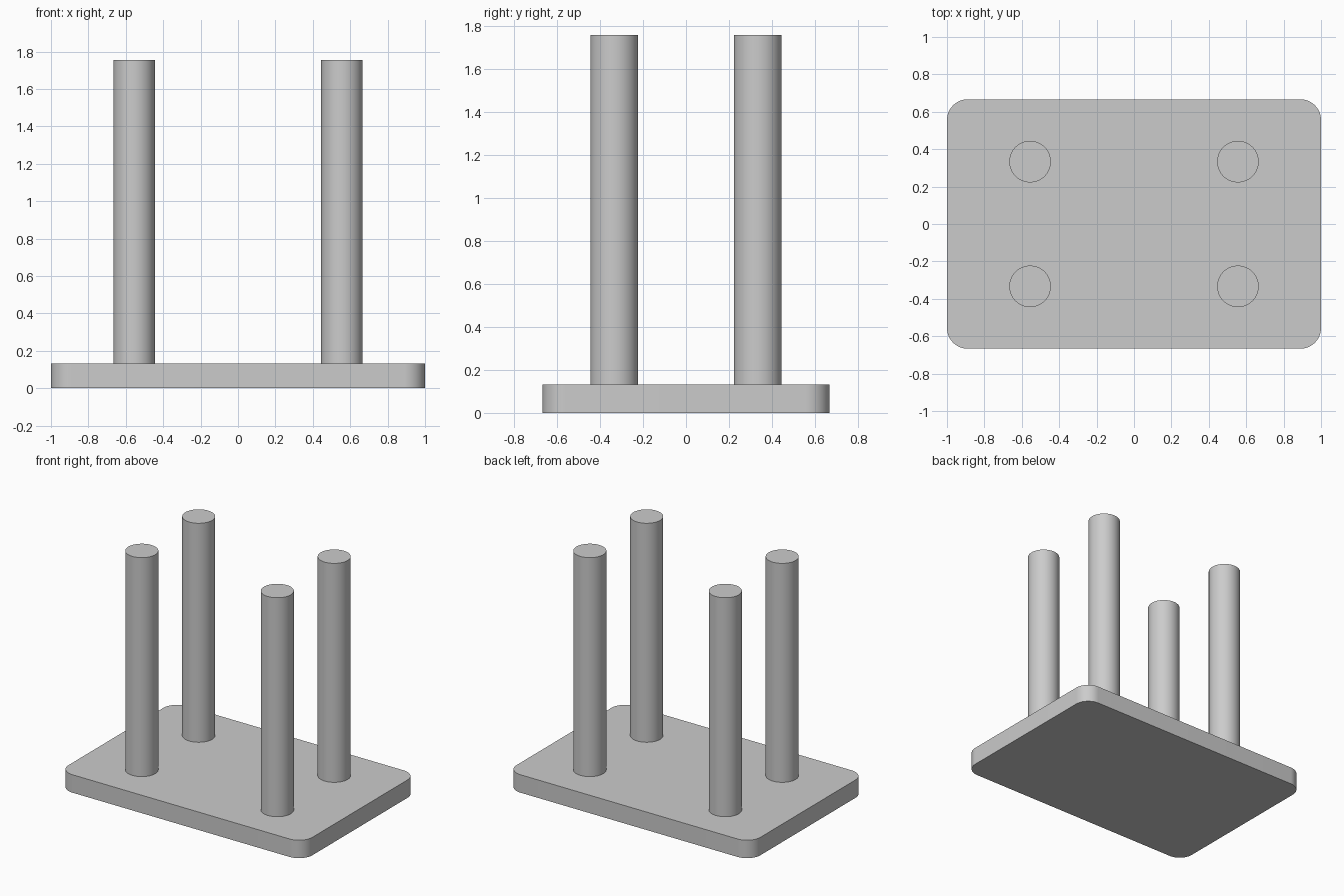
import bpy, bmesh, math

if "Cube" in bpy.data.objects:
    bpy.data.objects.remove(bpy.data.objects["Cube"])

grey = bpy.data.materials.new("plain grey")
grey.diffuse_color = (0.6, 0.6, 0.6, 1)
grey.use_nodes = True
grey.node_tree.nodes["Principled BSDF"].inputs["Base Color"].default_value = grey.diffuse_color


def prism(name, outline, z0, z1):
    """Extrude a flat outline from z0 to z1, smooth sides and sharp rims."""
    bm = bmesh.new()
    base = bm.faces.new([bm.verts.new((x, y, z0)) for x, y in outline])
    top = bmesh.ops.extrude_face_region(bm, geom=[base], use_keep_orig=True)["geom"]
    bmesh.ops.translate(bm, vec=(0, 0, z1 - z0),
                        verts=[g for g in top if isinstance(g, bmesh.types.BMVert)])
    bmesh.ops.recalc_face_normals(bm, faces=bm.faces[:])
    mesh = bpy.data.meshes.new(name)
    bm.to_mesh(mesh)
    bm.free()
    mesh.materials.append(grey)
    ob = bpy.data.objects.new(name, mesh)
    bpy.context.collection.objects.link(ob)
    bpy.ops.object.select_all(action='DESELECT')
    ob.select_set(True)
    bpy.context.view_layer.objects.active = ob
    bpy.ops.object.shade_smooth_by_angle(angle=math.radians(30))


def arc(cx, cy, r, a0, a1, n):
    return [(cx + r * math.cos(math.radians(a0 + (a1 - a0) * i / n)),
             cy + r * math.sin(math.radians(a0 + (a1 - a0) * i / n)))
            for i in range(n + 1)]


HX, HY, R = 1.0, 0.6667, 0.111
PLATE, TOP = 0.133, 1.756

# Base plate with rounded corners
outline = []
for k, (sx, sy) in enumerate([(1, 1), (-1, 1), (-1, -1), (1, -1)]):
    outline += arc(sx * (HX - R), sy * (HY - R), R, 90 * k, 90 * k + 90, 16)
prism("base_plate", outline, 0, PLATE)

# Four round posts
for sx, side in ((-1, "left"), (1, "right")):
    for sy, end in ((-1, "front"), (1, "back")):
        circle = arc(sx * 0.5556, sy * 0.3333, R, 0, 360, 64)[:-1]
        prism(f"{end}_{side}_post", circle, PLATE, TOP)
